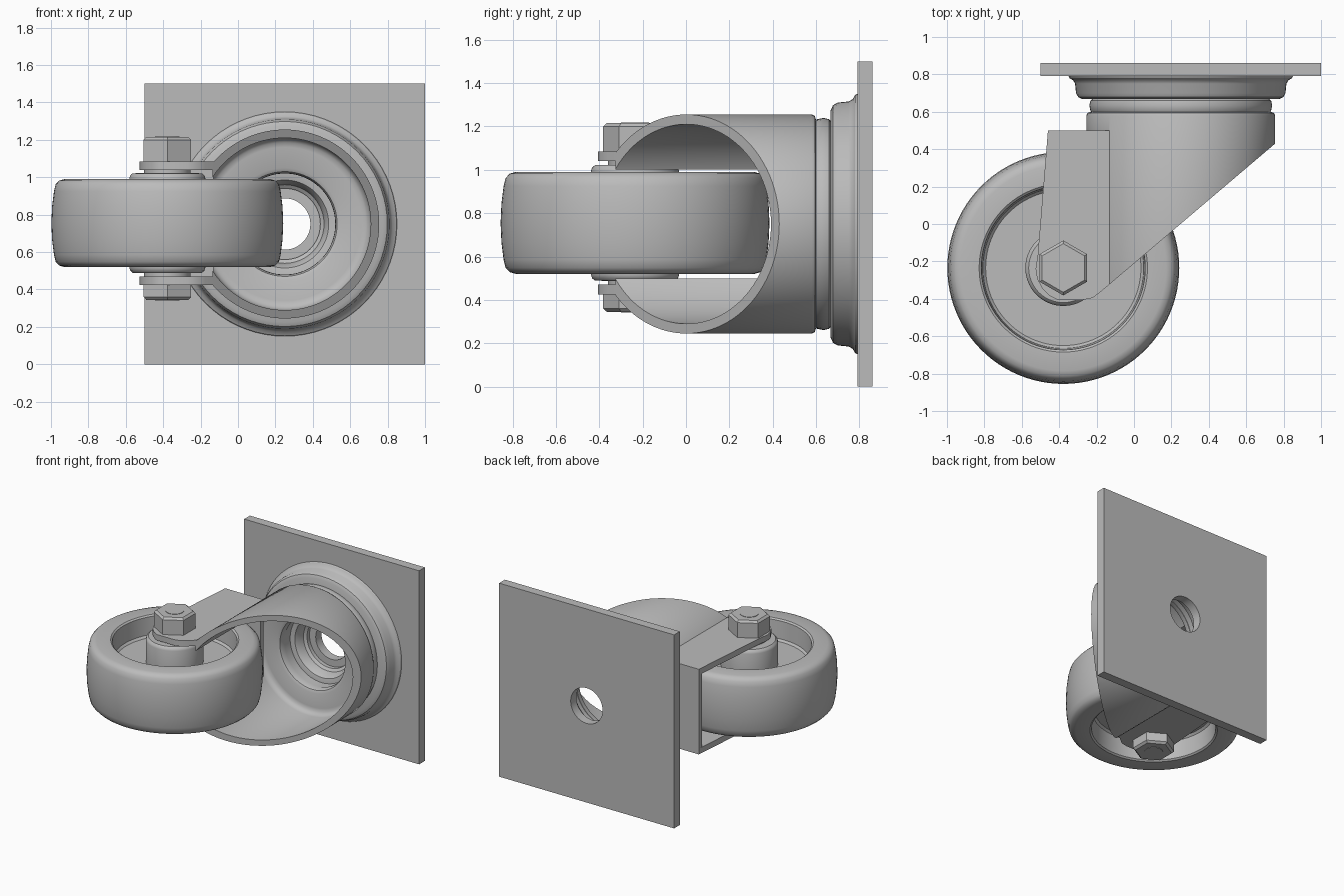
import bpy, bmesh, math
from math import radians
from mathutils import Matrix

if "Cube" in bpy.data.objects:
    bpy.data.objects.remove(bpy.data.objects["Cube"])

# One grey metal for everything
grey = bpy.data.materials.new("grey")
grey.use_nodes = True
grey.diffuse_color = (0.5, 0.5, 0.5, 1)
grey.node_tree.nodes["Principled BSDF"].inputs["Base Color"].default_value = (0.5, 0.5, 0.5, 1)

MID = 0.755                                  # height of the wheel mid plane
SWIVEL = Matrix.Translation((0.25, 0, 0.75)) @ Matrix.Rotation(radians(-90), 4, 'X')
AXLE = Matrix.Translation((-0.378, -0.235, MID))


def finish(name, bm, matrix=Matrix()):
    bmesh.ops.transform(bm, matrix=matrix, verts=bm.verts)
    bmesh.ops.recalc_face_normals(bm, faces=bm.faces)
    mesh = bpy.data.meshes.new(name)
    bm.to_mesh(mesh)
    bm.free()
    mesh.materials.append(grey)
    mesh.shade_smooth()
    mesh.set_sharp_from_angle(angle=radians(32))
    obj = bpy.data.objects.new(name, mesh)
    bpy.context.collection.objects.link(obj)
    return obj


def lathe(name, profile, matrix, sides=72):
    """Revolve a closed (radius, height) outline."""
    bm = bmesh.new()
    rings = []
    for i in range(sides):
        a = 2 * math.pi * i / sides
        rings.append([bm.verts.new((r * math.cos(a), r * math.sin(a), h)) for r, h in profile])
    n = len(profile)
    for i in range(sides):
        p, q = rings[i], rings[(i + 1) % sides]
        for j in range(n):
            k = (j + 1) % n
            bm.faces.new((p[j], q[j], q[k], p[k]))
    return finish(name, bm, matrix)


def prism(name, outline, low, high):
    """Extrude an (x, y) outline between two heights."""
    bm = bmesh.new()
    base = bm.faces.new([bm.verts.new((x, y, low)) for x, y in outline])
    top = bmesh.ops.extrude_face_region(bm, geom=[base])["geom"]
    verts = [g for g in top if isinstance(g, bmesh.types.BMVert)]
    bmesh.ops.translate(bm, vec=(0, 0, high - low), verts=verts)
    return finish(name, bm)


def cylinder(name, r1, r2, low, high, matrix, sides=48):
    bm = bmesh.new()
    bmesh.ops.create_cone(bm, cap_ends=True, segments=sides, radius1=r1, radius2=r2, depth=high - low)
    return finish(name, bm, matrix @ Matrix.Translation((0, 0, (low + high) / 2)))


def cut(obj, cutter):
    mod = obj.modifiers.new("cut", 'BOOLEAN')
    mod.operation, mod.solver, mod.object = 'DIFFERENCE', 'EXACT', cutter
    cutter.hide_render = True
    bpy.context.view_layer.update()
    graph = bpy.context.evaluated_depsgraph_get()
    mesh = bpy.data.meshes.new_from_object(obj.evaluated_get(graph))
    obj.modifiers.clear()
    obj.data = mesh
    mesh.shade_smooth()
    mesh.set_sharp_from_angle(angle=radians(32))
    bpy.data.objects.remove(cutter)


# Mounting plate with centre hole
plate = prism("mounting_plate", [(-0.5, 0.79), (1, 0.79), (1, 0.86), (-0.5, 0.86)], 0, 1.5)
cut(plate, cylinder("hole_cutter", 0.137, 0.137, 0.7, 1, SWIVEL))

# Flared raceway pressed against the plate
lathe("raceway", [(0.6, 0.79), (0.595, 0.78), (0.575, 0.768), (0.565, 0.75), (0.56, 0.7),
                  (0.548, 0.678), (0.525, 0.667), (0.27, 0.667), (0.235, 0.675), (0.22, 0.7),
                  (0.21, 0.745), (0.19, 0.76), (0.19, 0.79)], SWIVEL)

# Rounded bearing ring between raceway and fork
lathe("bearing_ring", [(0.47, 0.67), (0.483, 0.66), (0.489, 0.635), (0.483, 0.605), (0.47, 0.585),
                       (0.275, 0.585), (0.27, 0.67)], SWIVEL)

# Fork: tube with a floor, sliced diagonally and opened on the wheel side
tube = lathe("fork_tube", [(0.46, -0.6), (0.46, 0.5), (0.452, 0.525), (0.435, 0.54), (0.41, 0.545),
                           (0.3, 0.545), (0.28, 0.555), (0.272, 0.575), (0.27, 0.6), (0.48, 0.6),
                           (0.498, 0.594), (0.505, 0.58), (0.505, -0.6)], SWIVEL, 96)
cut(tube, prism("fork_cutter", [(-0.135, 0.5), (-2, 0.5), (-2, -2), (2, -2), (2, 1.488),
                                (-0.135, -0.326)], -1, 3))

# Fork legs and the wall that joins them
leg = [(-0.46, 0.5), (-0.13, 0.5), (-0.13, -0.322), (-0.175, -0.36), (-0.22, -0.395),
       (-0.27, -0.405), (-0.41, -0.405), (-0.45, -0.385), (-0.49, -0.345), (-0.517, -0.295),
       (-0.526, -0.24), (-0.515, -0.17)]
for side, low in (("upper", 0.285), ("lower", -0.33)):
    prism(side + "_fork_leg", leg, MID + low, MID + low + 0.045)
prism("fork_wall", [(-0.46, 0.46), (-0.13, 0.46), (-0.13, 0.5), (-0.46, 0.5)], MID - 0.3, MID + 0.3)

# Wheel: crowned tread, recessed web and raised hub, mirrored about its mid plane
half = [(0.1, 0.268), (0.185, 0.266), (0.198, 0.255), (0.203, 0.24), (0.203, 0.075), (0.415, 0.075),
        (0.43, 0.09), (0.438, 0.225), (0.45, 0.235), (0.55, 0.235), (0.578, 0.227), (0.597, 0.207),
        (0.606, 0.17), (0.616, 0.09), (0.62, 0)]
lathe("wheel", half + [(r, -h) for r, h in reversed(half[:-1])], AXLE, 96)

# Axle bolt with hexagonal ends and spacers
cylinder("axle", 0.125, 0.125, -0.3, 0.3, AXLE)
for name, low, high, taper in (("bolt_head", 0.33, 0.445, 0.015), ("bolt_nut", -0.33, -0.395, -0.015)):
    bottom, top = min(low, high), max(low, high)
    cylinder(name, 0.147, 0.147, bottom, top, AXLE @ Matrix.Rotation(radians(0), 4, 'Z'), 6)
    # chamfered outer end
    a, b = sorted((high, high + taper))
    r1, r2 = (0.147, 0.13) if taper > 0 else (0.13, 0.147)
    cylinder(name + "_chamfer", r1, r2, a, b, AXLE, 6)
    tip = high + taper
    a, b = sorted((tip, tip + taper * 0.2))
    cylinder(name + "_shaft_end", 0.065, 0.065, a, b, AXLE, 32)
